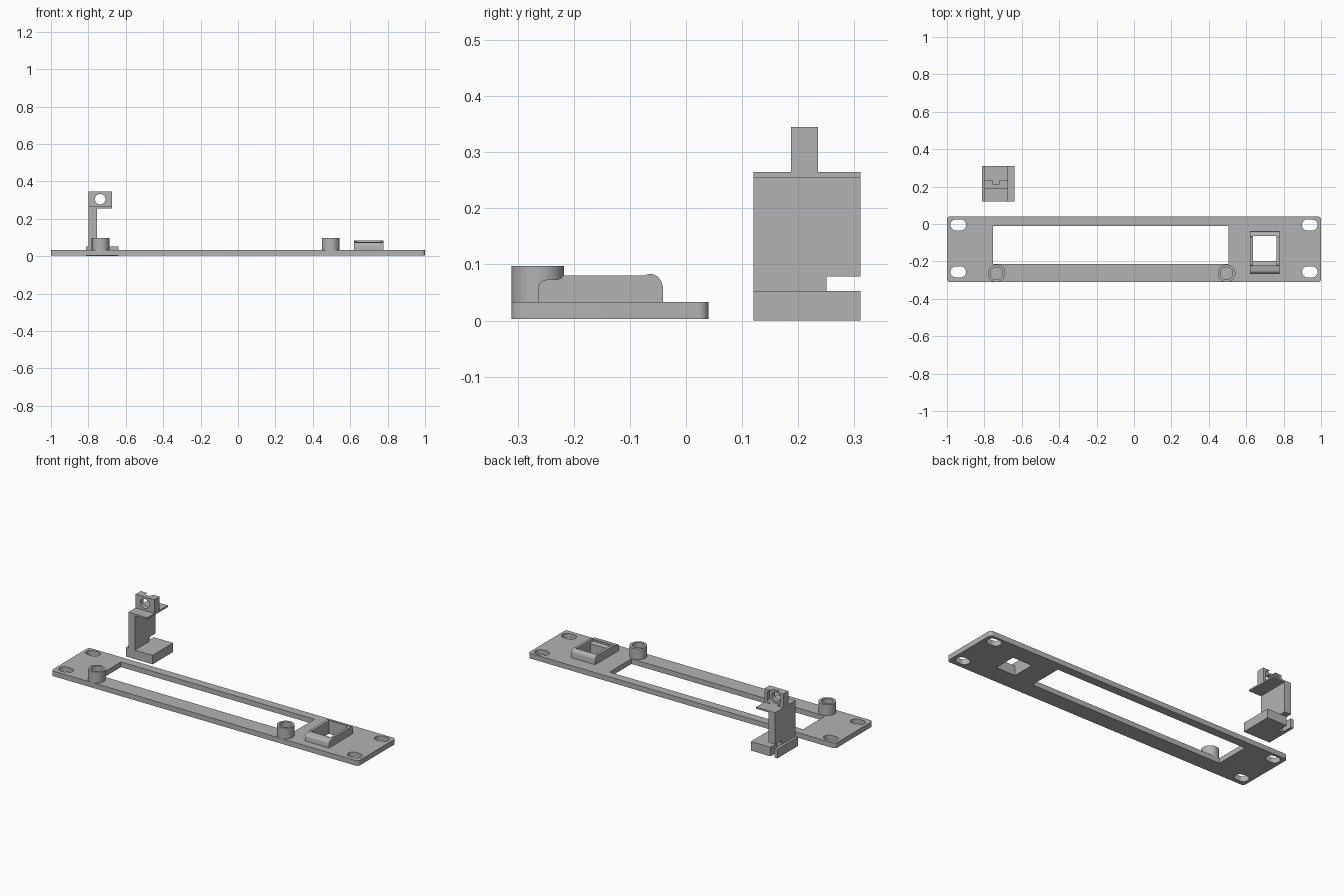
import bpy, bmesh, math
from mathutils import Matrix

if "Cube" in bpy.data.objects:
    bpy.data.objects.remove(bpy.data.objects["Cube"])

grey = bpy.data.materials.new("light grey plastic")
grey.diffuse_color = (0.45, 0.45, 0.45, 1)
grey.use_nodes = True
grey.node_tree.nodes["Principled BSDF"].inputs["Base Color"].default_value = grey.diffuse_color


def prism(name, pts, lo, hi, axis="z"):
    """Extrude a closed 2D outline: (x, y) along z, (y, z) along x or (x, z) along y."""
    place = {"z": lambda a, b, c: (a, b, c),
             "x": lambda a, b, c: (c, a, b),
             "y": lambda a, b, c: (a, c, b)}[axis]
    bm = bmesh.new()
    face = bm.faces.new([bm.verts.new(place(a, b, lo)) for a, b in pts])
    side = bmesh.ops.extrude_face_region(bm, geom=[face])["geom"]
    bmesh.ops.translate(bm, vec=place(0, 0, hi - lo),
                        verts=[v for v in side if isinstance(v, bmesh.types.BMVert)])
    bmesh.ops.recalc_face_normals(bm, faces=bm.faces)
    mesh = bpy.data.meshes.new(name)
    bm.to_mesh(mesh)
    bm.free()
    mesh.materials.append(grey)
    ob = bpy.data.objects.new(name, mesh)
    bpy.context.collection.objects.link(ob)
    return ob


def rect(x0, x1, y0, y1):
    return [(x0, y0), (x1, y0), (x1, y1), (x0, y1)]


def circle(x, y, r, n=40, turn=0.0):
    return [(x + r * math.cos(turn + math.tau * i / n),
             y + r * math.sin(turn + math.tau * i / n)) for i in range(n)]


def rounded(x0, x1, y0, y1, r, n=10):
    """Rectangle with round corners; also gives slots when r is half the height."""
    pts = []
    for k, (cx, cy) in enumerate([(x1 - r, y1 - r), (x0 + r, y1 - r),
                                  (x0 + r, y0 + r), (x1 - r, y0 + r)]):
        for i in range(n + 1):
            a = math.pi / 2 * (k + i / n)
            p = (cx + r * math.cos(a), cy + r * math.sin(a))
            if not pts or math.dist(p, pts[-1]) > 1e-5:
                pts.append(p)
    if math.dist(pts[0], pts[-1]) < 1e-5:
        pts.pop()
    return pts


def boolean(ob, tools, operation="DIFFERENCE"):
    for tool in tools:
        mod = ob.modifiers.new("cut", "BOOLEAN")
        mod.operation, mod.solver, mod.object = operation, "EXACT", tool
        bpy.context.view_layer.objects.active = ob
        bpy.ops.object.modifier_apply(modifier=mod.name)
        bpy.data.objects.remove(tool)


def smooth(ob):
    bpy.ops.object.select_all(action="DESELECT")
    ob.select_set(True)
    bpy.context.view_layer.objects.active = ob
    bpy.ops.object.shade_smooth_by_angle(angle=math.radians(30))


# Face plate with display window, mounting slots and jack opening
PLATE_TOP = 0.033
plate = prism("face_plate", rounded(-1, 1, -0.311, 0.04, 0.018), 0.003, PLATE_TOP)
cuts = [prism("window_cut", rect(-0.755, 0.505, -0.214, -0.01), -0.1, 0.1),
        prism("jack_cut", rect(0.636, 0.762, -0.198, -0.064), -0.1, 0.1)]
for x in (-0.94, 0.94):
    for y in (-0.005, -0.256):
        cuts.append(prism("slot_cut", rounded(x - 0.042, x + 0.042, y - 0.03, y + 0.03, 0.03),
                          -0.1, 0.1))
boolean(plate, cuts)
smooth(plate)

# Hollow screw standoffs
for side, x in (("left", -0.735), ("right", 0.495)):
    post = prism(side + "_standoff", circle(x, -0.264, 0.047), PLATE_TOP - 0.005, 0.097)
    boolean(post, [prism("bore", circle(x, -0.264, 0.033), PLATE_TOP + 0.001, 0.2)])
    smooth(post)

# Jack housing: rounded side profile, open through the middle, stepped lip
profile = [(-0.264, 0.028), (-0.264, 0.058), (-0.261, 0.066), (-0.255, 0.071), (-0.247, 0.073),
           (-0.230, 0.073), (-0.223, 0.075), (-0.219, 0.080), (-0.073, 0.080), (-0.068, 0.083),
           (-0.060, 0.083), (-0.050, 0.078), (-0.044, 0.070), (-0.041, 0.060), (-0.041, 0.028)]
jack = prism("jack_housing", profile, 0.62, 0.777, "x")
boolean(jack, [prism("opening", rect(0.636, 0.762, -0.198, -0.064), 0, 0.2),
               prism("lip", [(-0.222, 0.065), (-0.15, 0.05), (-0.15, 0.1), (-0.222, 0.1)],
                     0.636, 0.762, "x")])
smooth(jack)

# Loose clip bracket: base with a slit, upright with a notch
base = prism("bracket_base", rect(-0.813, -0.64, 0.12, 0.311), 0, 0.053)
boolean(base, [prism("slit", rect(-0.795, -0.768, 0.25, 0.4), -0.1, 0.1)])
upright = prism("bracket_upright",
                [(0.12, 0.053), (0.25, 0.053), (0.25, 0.078), (0.311, 0.078),
                 (0.311, 0.255), (0.12, 0.255)], -0.798, -0.755, "x")
shelf = prism("bracket_shelf", rect(-0.798, -0.675, 0.12, 0.311), 0.255, 0.265)

# Screw tab with through hole and hexagonal nut pocket at the back
tab = prism("bracket_screw_tab", rect(-0.798, -0.675, 0.265, 0.345), 0.187, 0.235, "y")
boolean(tab, [prism("screw_hole", circle(-0.737, 0.305, 0.028), 0, 0.4, "y"),
              prism("nut_pocket", circle(-0.737, 0.305, 0.0507, 6, math.pi / 2),
                    0.213, 0.4, "y")])
smooth(tab)
